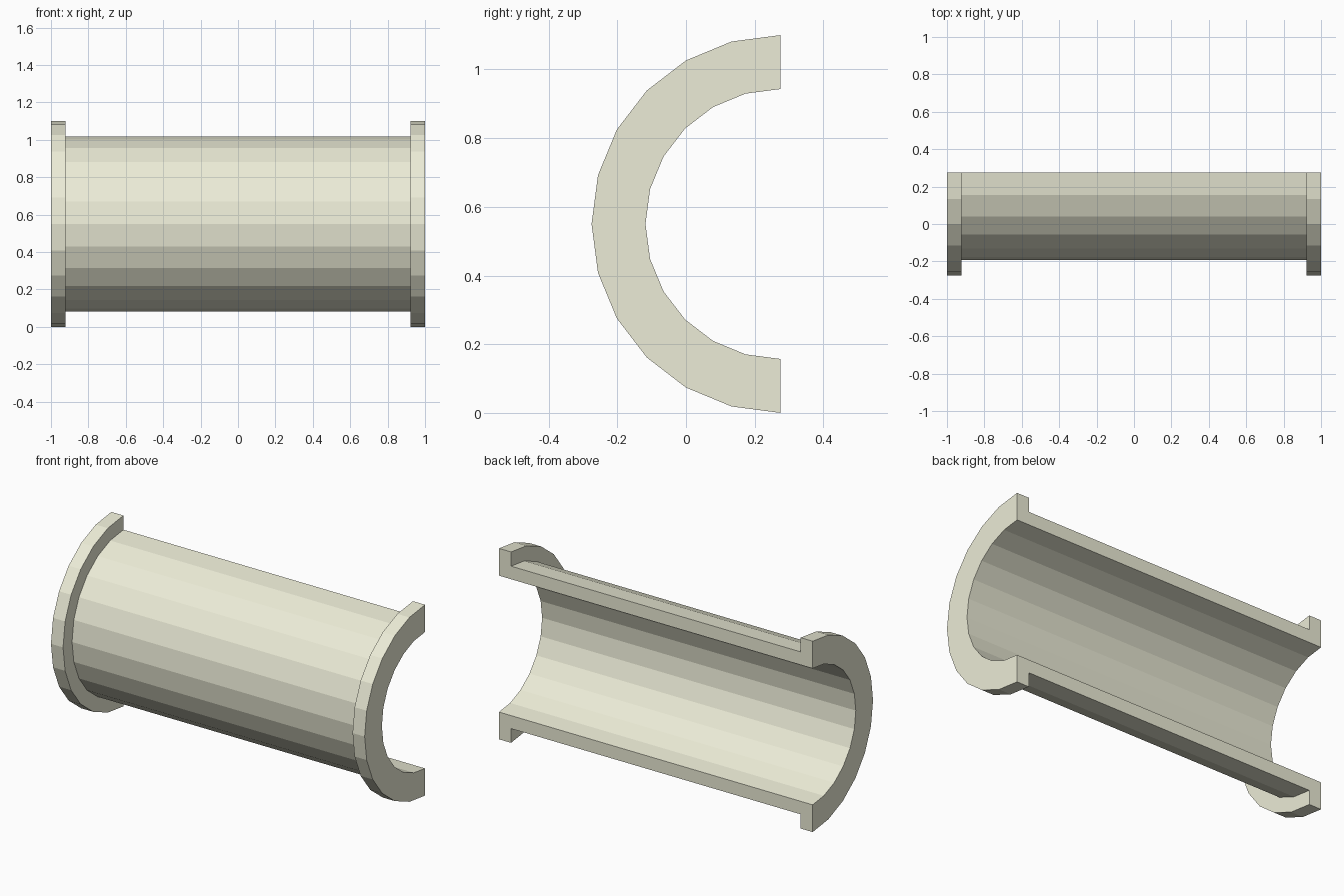
import bpy, bmesh
from math import sin, cos, pi

if "Cube" in bpy.data.objects:
    bpy.data.objects.remove(bpy.data.objects["Cube"])

HALF_LEN, FLANGE_T = 1.0, 0.077
R_FLANGE, R_TUBE, R_BORE = 0.55, 0.468, 0.393
SEGMENTS = 12                      # facets in the half circle
CY, CZ = R_FLANGE / 2, R_FLANGE    # pipe axis lies in the cut plane

# Wall cross-section as (x, radius): bore, flanges and tube
inner = HALF_LEN - FLANGE_T
profile = [(-HALF_LEN, R_BORE), (-HALF_LEN, R_FLANGE), (-inner, R_FLANGE), (-inner, R_TUBE),
           (inner, R_TUBE), (inner, R_FLANGE), (HALF_LEN, R_FLANGE), (HALF_LEN, R_BORE)]

# Sweep the section through 180 degrees
bm = bmesh.new()
rings = []
for i in range(SEGMENTS + 1):
    a = pi * i / SEGMENTS
    rings.append([bm.verts.new((x, CY - r * sin(a), CZ + r * cos(a))) for x, r in profile])
n = len(profile)
for a, b in zip(rings, rings[1:]):
    for j in range(n):
        k = (j + 1) % n
        bm.faces.new((a[j], a[k], b[k], b[j]))

# Flat cut faces, top and bottom
bm.faces.new(rings[0])
bm.faces.new(rings[-1][::-1])
bmesh.ops.recalc_face_normals(bm, faces=bm.faces)

mesh = bpy.data.meshes.new("flanged_half_pipe")
bm.to_mesh(mesh)
bm.free()
pipe = bpy.data.objects.new("flanged_half_pipe", mesh)
bpy.context.collection.objects.link(pipe)

# Pale cream plastic
mat = bpy.data.materials.new("cream")
mat.diffuse_color = (0.84, 0.84, 0.68, 1)
mat.use_nodes = True
mat.node_tree.nodes["Principled BSDF"].inputs["Base Color"].default_value = mat.diffuse_color
mesh.materials.append(mat)
